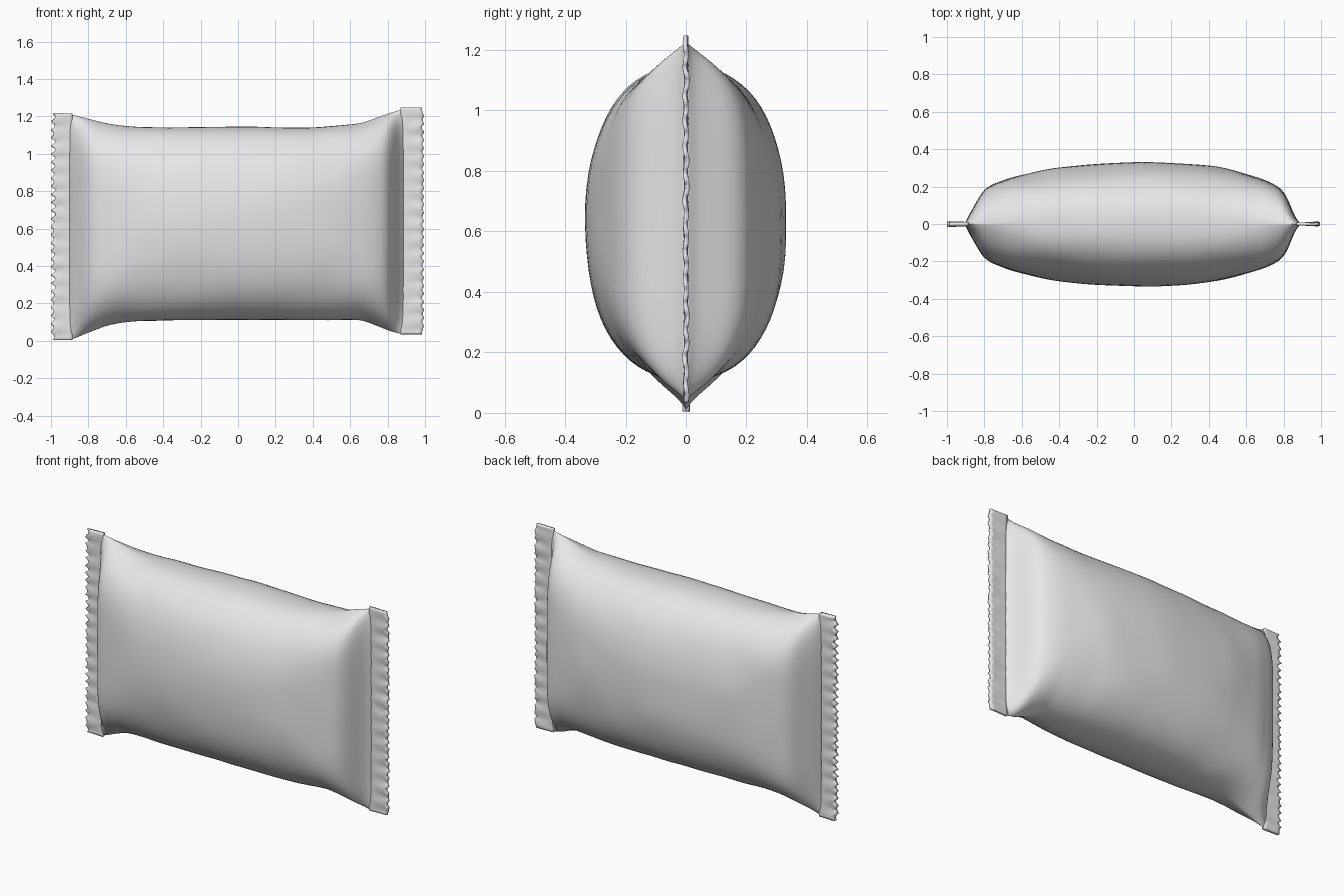
import bpy, bmesh, math, random
from mathutils import Vector, noise

random.seed(4)
cube = bpy.data.objects.get("Cube")
if cube:
    bpy.data.objects.remove(cube, do_unlink=True)

foil = bpy.data.materials.new("plain_grey_foil")
foil.use_nodes = True
GREY = (0.8, 0.8, 0.8, 1)
foil.diffuse_color = GREY
foil.node_tree.nodes["Principled BSDF"].inputs["Base Color"].default_value = GREY


def finish(bm, name, angle):
    """Turn a bmesh into a smooth shaded object."""
    bmesh.ops.recalc_face_normals(bm, faces=bm.faces)
    mesh = bpy.data.meshes.new(name)
    bm.to_mesh(mesh)
    bm.free()
    mesh.materials.append(foil)
    obj = bpy.data.objects.new(name, mesh)
    bpy.context.collection.objects.link(obj)
    bpy.ops.object.select_all(action='DESELECT')
    obj.select_set(True)
    bpy.context.view_layer.objects.active = obj
    bpy.ops.object.shade_smooth_by_angle(angle=math.radians(angle))
    return obj


def skin(bm, rows, closed):
    """Bridge successive rows of vertices with quads."""
    for a, b in zip(rows, rows[1:]):
        n = len(a)
        for j in range(n if closed else n - 1):
            k = (j + 1) % n
            bm.faces.new((a[j], a[k], b[k], b[j]))


def power(v, e):
    return math.copysign(abs(v) ** e, v)


# Pouch stations: x, half depth, bottom z, top z
STATIONS = [
    (-0.90, 0.012, 0.008, 1.213), (-0.87, 0.07, 0.015, 1.205),
    (-0.80, 0.18, 0.045, 1.185), (-0.70, 0.232, 0.08, 1.163),
    (-0.60, 0.262, 0.10, 1.148), (-0.40, 0.302, 0.108, 1.141),
    (0.0, 0.33, 0.112, 1.145), (0.40, 0.312, 0.11, 1.141),
    (0.65, 0.25, 0.108, 1.165), (0.76, 0.205, 0.075, 1.198),
    (0.81, 0.155, 0.055, 1.215), (0.86, 0.045, 0.04, 1.232),
    (0.885, 0.006, 0.037, 1.24)]


def sections(steps):
    """Smoothly interpolate the stations."""
    def slope(i):
        a, b = STATIONS[max(i - 1, 0)], STATIONS[min(i + 1, len(STATIONS) - 1)]
        return [(q - p) / (b[0] - a[0]) for p, q in zip(a, b)]
    for i, (a, b) in enumerate(zip(STATIONS, STATIONS[1:])):
        span, sa, sb = b[0] - a[0], slope(i), slope(i + 1)
        for s in range(steps):
            t = s / steps
            u = 1 - t
            yield [p * u * u * (1 + 2 * t) + q * t * t * (3 - 2 * t)
                   + span * (ma * t * u * u - mb * t * t * u)
                   for p, q, ma, mb in zip(a, b, sa, sb)]
    yield STATIONS[-1]


# Puffed pouch: rounded in the middle, pinched to ridges at both ends
RING = 72
bm = bmesh.new()
rings = []
for x, depth, low, high in sections(6):
    pinch = min(max((abs(x) - 0.45) / 0.35, 0), 1)
    pinch = pinch * pinch * (3 - 2 * pinch)
    ea, eb = 2.4 - 1.1 * pinch, 2.3 + 2.5 * pinch
    mid, half = (low + high) / 2, (high - low) / 2
    ring = []
    for j in range(RING):
        t = math.tau * j / RING
        y = depth * power(math.cos(t), 2 / ea)
        z = mid + half * power(math.sin(t), 2 / eb)
        crumple = noise.noise(Vector((x * 4, y * 5, z * 4)))
        y *= 1 + 0.018 * crumple
        z += 0.004 * noise.noise(Vector((x * 7, y * 5, 3))) * math.sin(t)
        ring.append(bm.verts.new((x, y, z)))
    rings.append(ring)
skin(bm, rings, True)
bm.faces.new(rings[0])
bm.faces.new(rings[-1])
finish(bm, "pouch", 50)


# Crimped end seals with a toothed outer edge
def seal(name, inner, outer, bite, low, high, thick, teeth):
    bm = bmesh.new()
    rows = []
    count = teeth * 4
    columns = 6
    depth = bite
    for i in range(count + 1):
        f = i / count
        if i % 4 == 0:
            depth = bite * random.uniform(0.5, 1)
        notch = depth * abs(math.sin(math.pi * i / 4))
        corner = 0.012 * max(0, 1 - min(i, count - i) / 2)
        edge = outer - math.copysign(notch + corner, outer)
        row = []
        for c in range(columns + 1):
            u = c / columns
            x = inner + (edge - inner) * u
            z = low + (high - low) * f
            y = 0.005 * u * noise.noise(Vector((x * 12, 2, z * 14)))
            y += 0.003 * u * math.sin(f * teeth * math.pi)
            row.append(bm.verts.new((x, y, z)))
        rows.append(row)
    skin(bm, rows, False)
    obj = finish(bm, name, 50)
    mod = obj.modifiers.new("foil_thickness", 'SOLIDIFY')
    mod.thickness = thick
    mod.offset = 0


seal("right_seal", -0.885, -1.0, 0.026, 0.005, 1.215, 0.022, 28)
seal("left_seal", 0.87, 0.995, 0.013, 0.035, 1.247, 0.015, 28)
